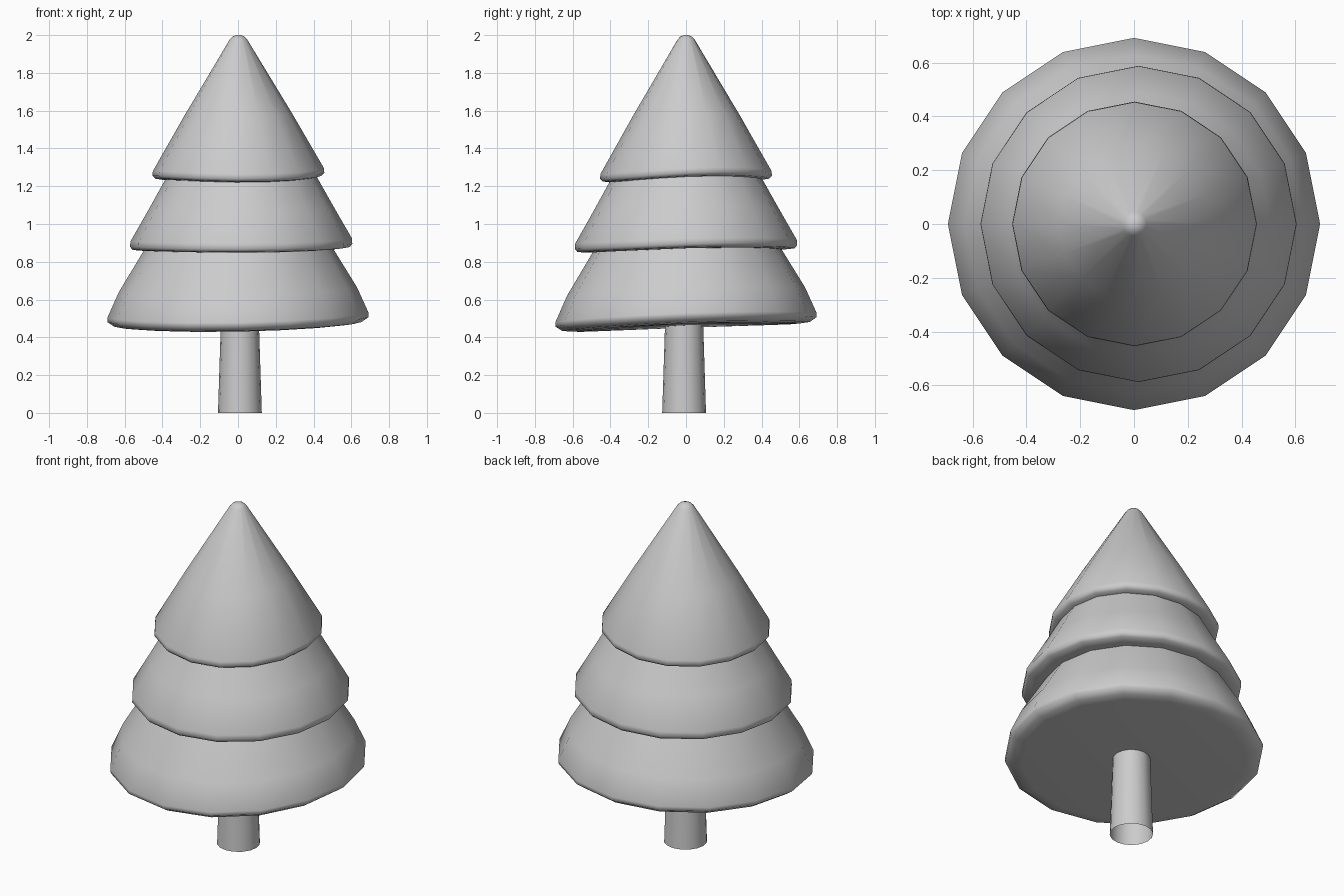
import bpy, bmesh
from math import cos, sin, pi, radians

if "Cube" in bpy.data.objects:
    bpy.data.objects.remove(bpy.data.objects["Cube"])

SIDES = 16


def lathe(name, profile, centre=(0, 0), tilt=(0, 0), wave=(0, 0), cap=True):
    """Spin (radius, z) points; tilt and wave move the rings up and down with radius."""
    bm = bmesh.new()
    rmax = max(r for r, z in profile)
    rings = []
    for r, z in profile:
        k = r / rmax
        ring = []
        for i in range(SIDES):
            a = 2 * pi * i / SIDES
            dz = k * (tilt[0] * cos(a) + tilt[1] * sin(a)
                      + wave[0] * cos(2 * (a - radians(wave[1]))))
            ring.append(bm.verts.new((centre[0] + r * cos(a), centre[1] + r * sin(a), z + dz)))
        rings.append(ring)
    for lo, hi in zip(rings, rings[1:]):
        for i in range(SIDES):
            j = (i + 1) % SIDES
            bm.faces.new((lo[i], lo[j], hi[j], hi[i]))
    if cap:
        bm.faces.new(rings[0][::-1])
        bm.faces.new(rings[-1])
    me = bpy.data.meshes.new(name)
    bm.to_mesh(me)
    bm.free()
    ob = bpy.data.objects.new(name, me)
    bpy.context.collection.objects.link(ob)
    bpy.ops.object.select_all(action='DESELECT')
    ob.select_set(True)
    bpy.context.view_layer.objects.active = ob
    bpy.ops.object.shade_smooth_by_angle(angle=radians(60))
    return ob


# Trunk, open at the bottom
lathe("trunk", [(0.116, 0), (0.1, 0.5)], centre=(0.01, -0.01), cap=False)

# Three foliage tiers, each with a soft rounded rim
lathe("lower_foliage",
      [(0.60, 0.457), (0.655, 0.463), (0.69, 0.487), (0.692, 0.51),
       (0.63, 0.648), (0.495, 0.87), (0.25, 1.3)],
      tilt=(0.013, 0.025), wave=(0.006, 0))
lathe("middle_foliage",
      [(0.52, 0.861), (0.575, 0.866), (0.588, 0.882), (0.587, 0.91),
       (0.49, 1.08), (0.395, 1.25), (0.2, 1.6)],
      centre=(0.017, 0), tilt=(0.008, 0.01), wave=(0.006, 20))
lathe("upper_foliage",
      [(0.40, 1.234), (0.44, 1.24), (0.455, 1.255), (0.453, 1.28),
       (0.285, 1.575), (0.045, 1.978), (0.03, 1.993), (0.012, 2.0)],
      centre=(0.002, 0), tilt=(0.008, 0.008), wave=(0.01, 20))
